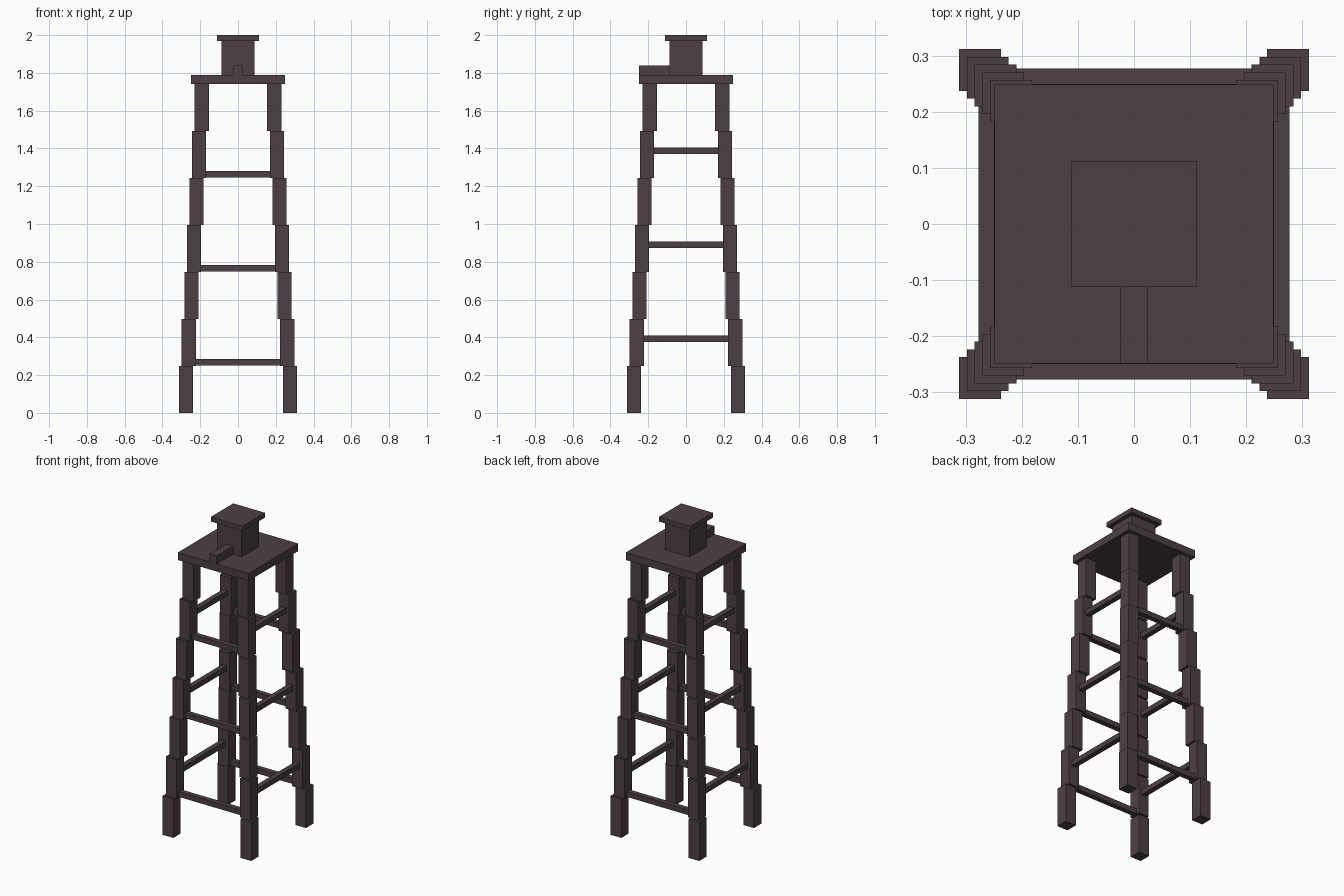
import bpy

if "Cube" in bpy.data.objects:
    bpy.data.objects.remove(bpy.data.objects["Cube"])

wood = bpy.data.materials.new("dark_plum_wood")
wood.diffuse_color = (0.072, 0.05, 0.06, 1)
wood.use_nodes = True
wood.node_tree.nodes["Principled BSDF"].inputs["Base Color"].default_value = wood.diffuse_color


def box(name, low, high):
    """Axis-aligned box between two corners."""
    bpy.ops.mesh.primitive_cube_add(size=1)
    ob = bpy.context.object
    ob.name = name
    ob.location = [(a + b) / 2 for a, b in zip(low, high)]
    ob.scale = [b - a for a, b in zip(low, high)]
    ob.data.materials.append(wood)
    return ob


SEG = 0.2487       # height of one leg block
LEG = 0.0373       # half width of a leg
BAR = 0.0165       # half width of a brace


def leg_center(i):
    return 0.2745 - 0.0138 * i


# Stepped legs leaning inwards, one block per level
for i in range(7):
    c = leg_center(i)
    for sx in (-1, 1):
        for sy in (-1, 1):
            x, y = sx * c, sy * c
            box("leg_block", (x - LEG, y - LEG, i * SEG),
                (x + LEG, y + LEG, (i + 1) * SEG))

# Braces: front and back at the block base, sides half a block higher
for i in (1, 3, 5):
    c = leg_center(i)
    e = c - LEG
    z = i * SEG + 0.003
    zs = z + SEG / 2
    for s in (-1, 1):
        p = s * c
        box("cross_brace", (-e, p - BAR, z), (e, p + BAR, z + 2 * BAR))
        box("side_brace", (p - BAR, -e, zs), (p + BAR, e, zs + 2 * BAR))

# Platform, cabin, roof and front beam
DECK, TOP = 7 * SEG, 1.789
box("platform", (-0.249, -0.249, DECK), (0.249, 0.249, TOP))
box("cabin", (-0.087, -0.087, TOP), (0.087, 0.087, 1.97))
box("roof", (-0.112, -0.112, 1.97), (0.112, 0.112, 2.0))
box("front_beam", (-0.0245, -0.249, TOP), (0.0245, -0.087, 1.84))
